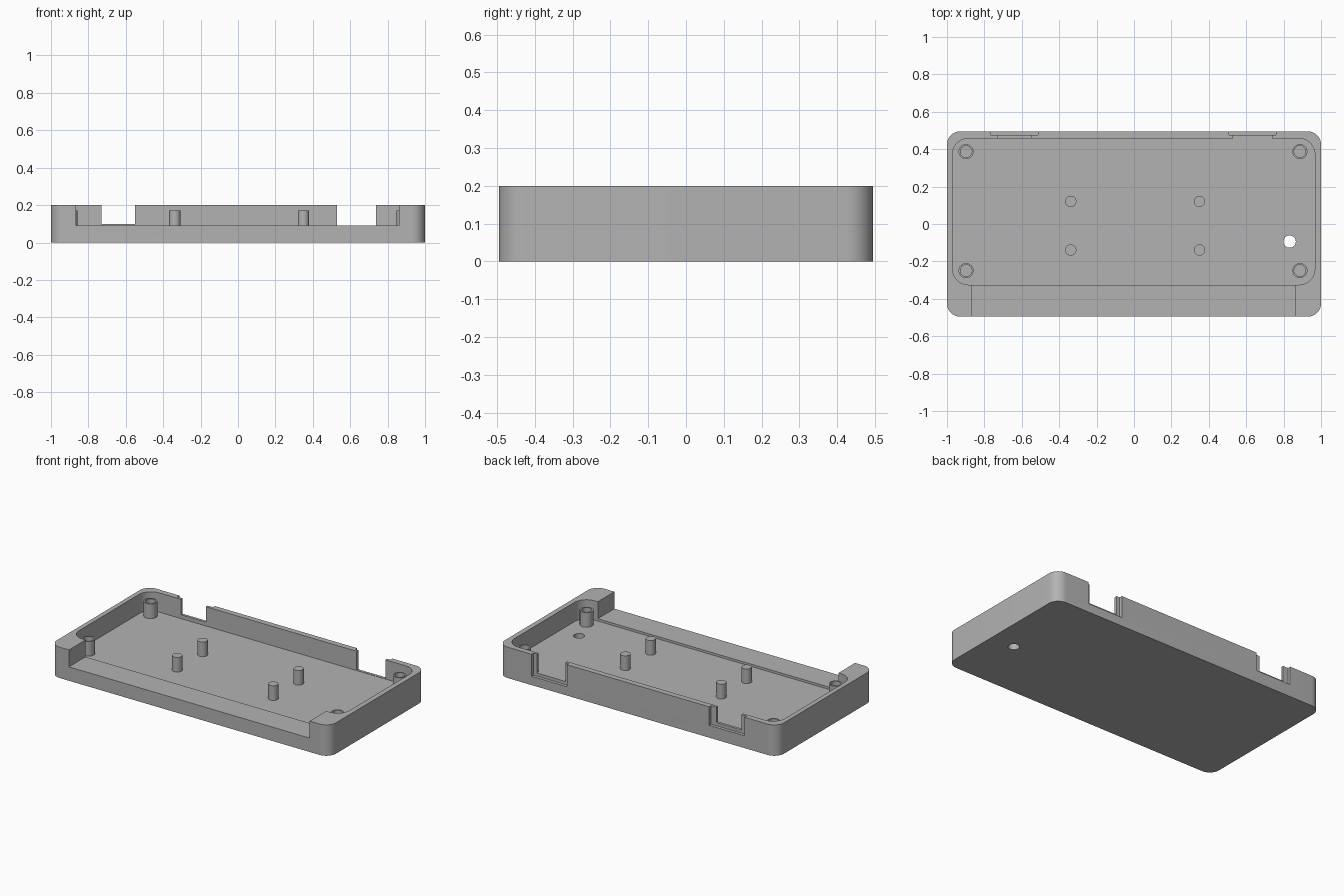
import bpy, bmesh, math

cube = bpy.data.objects.get("Cube")
if cube:
    bpy.data.objects.remove(cube)

grey = bpy.data.materials.new("plain_grey")
grey.use_nodes = True
COLOUR = (0.45, 0.45, 0.45, 1)
grey.diffuse_color = COLOUR
grey.node_tree.nodes["Principled BSDF"].inputs["Base Color"].default_value = COLOUR

FLOOR, TOP, OVER = 0.075, 0.2, 0.3


def prism(name, outline, z0, z1):
    """Extrude a flat outline from z0 up to z1."""
    bm = bmesh.new()
    face = bm.faces.new([bm.verts.new((x, y, z0)) for x, y in outline])
    up = bmesh.ops.extrude_face_region(bm, geom=[face])["geom"]
    bmesh.ops.translate(bm, vec=(0, 0, z1 - z0),
                        verts=[v for v in up if isinstance(v, bmesh.types.BMVert)])
    bmesh.ops.recalc_face_normals(bm, faces=bm.faces)
    mesh = bpy.data.meshes.new(name)
    bm.to_mesh(mesh)
    bm.free()
    mesh.materials.append(grey)
    obj = bpy.data.objects.new(name, mesh)
    bpy.context.collection.objects.link(obj)
    return obj


def rect(x0, x1, y0, y1):
    return [(x0, y0), (x1, y0), (x1, y1), (x0, y1)]


def rounded(x0, x1, y0, y1, r, steps=12):
    corners = [(x1 - r, y1 - r), (x0 + r, y1 - r), (x0 + r, y0 + r), (x1 - r, y0 + r)]
    return [(cx + r * math.cos(a), cy + r * math.sin(a))
            for q, (cx, cy) in enumerate(corners)
            for a in [(q + i / steps) * math.pi / 2 for i in range(steps + 1)]]


def circle(x, y, r, n=32):
    return [(x + r * math.cos(2 * math.pi * i / n), y + r * math.sin(2 * math.pi * i / n))
            for i in range(n)]


def cut(target, outline, z0, z1):
    """Subtract a prism from the target and discard the cutter."""
    cutter = prism("cutter", outline, z0, z1)
    cutter.hide_render = True
    mod = target.modifiers.new("cut", 'BOOLEAN')
    mod.operation, mod.solver, mod.object = 'DIFFERENCE', 'EXACT', cutter
    bpy.context.view_layer.objects.active = target
    bpy.ops.object.modifier_apply(modifier=mod.name)
    bpy.data.objects.remove(cutter)


def smooth(obj):
    bpy.ops.object.select_all(action='DESELECT')
    obj.select_set(True)
    bpy.context.view_layer.objects.active = obj
    bpy.ops.object.shade_smooth_by_angle(angle=math.radians(30))


# Tray with its cavity and the wide lowered front lip
tray = prism("tray", rounded(-1, 1, -0.495, 0.495, 0.07), 0, TOP)
cut(tray, rounded(-0.97, 0.967, -0.325, 0.458, 0.085), FLOOR, OVER)
cut(tray, rect(-0.865, 0.86, -0.6, -0.28), 0.09, OVER)

# Back port slots, each with a shallow wider recess outside
for x0, x1, z, margin in ((-0.73, -0.55, 0.1, 0.037), (0.53, 0.737, 0.077, 0.023)):
    cut(tray, rect(x0, x1, 0.4, 0.6), z, OVER)
    cut(tray, rect(x0 - margin, x1 + margin, 0.475, 0.6), z - 0.02, OVER)

# Cable hole through the floor
cut(tray, circle(0.832, -0.094, 0.033), -0.1, OVER)
smooth(tray)

# Hollow corner screw posts
for side, x in (("right", -0.898), ("left", 0.887)):
    for end, y in (("front", -0.249), ("back", 0.387)):
        post = prism(f"screw_post_{end}_{side}", circle(x, y, 0.04), FLOOR - 0.01, 0.17)
        cut(post, circle(x, y, 0.031), FLOOR + 0.005, OVER)
        smooth(post)

# Solid board standoffs
for side, x in (("right", -0.338), ("left", 0.35)):
    for end, y in (("front", -0.139), ("back", 0.121)):
        smooth(prism(f"standoff_{end}_{side}", circle(x, y, 0.03), FLOOR - 0.01, 0.17))
